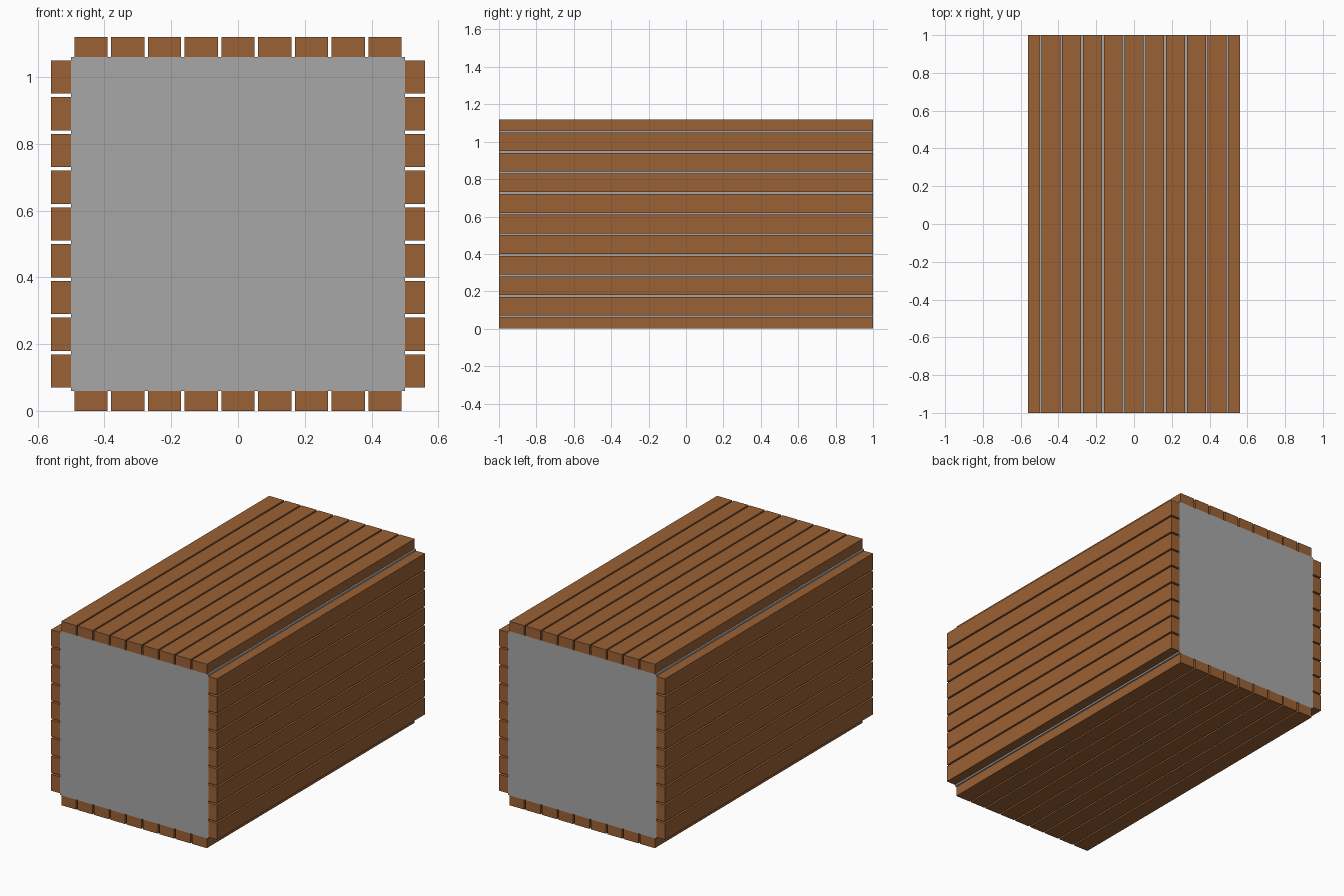
import bpy

if "Cube" in bpy.data.objects:
    bpy.data.objects.remove(bpy.data.objects["Cube"])


def make_material(name, colour):
    mat = bpy.data.materials.new(name)
    mat.diffuse_color = (*colour, 1.0)
    mat.use_nodes = True
    mat.node_tree.nodes["Principled BSDF"].inputs["Base Color"].default_value = mat.diffuse_color
    return mat


WOOD = make_material("brown wood", (0.33, 0.12, 0.035))
GREY = make_material("grey core", (0.39, 0.39, 0.39))

LENGTH = 2.0
CORE = 1.0       # width and height of the core
THICK = 0.06     # plank thickness
WIDTH = 0.10     # plank width
PITCH = 0.11     # plank spacing
COUNT = 9
MID_Z = THICK + CORE / 2


def box(name, centre, size, mat):
    bpy.ops.mesh.primitive_cube_add(size=1, location=centre)
    obj = bpy.context.object
    obj.name = name
    obj.scale = size
    bpy.ops.object.transform_apply(location=False, rotation=False, scale=True)
    obj.data.materials.append(mat)
    return obj


# Solid core, flush with the plank ends
box("core", (0, 0, MID_Z), (CORE, LENGTH, CORE), GREY)

# Nine planks on each of the four long sides
offset = (CORE + THICK) / 2
for i in range(COUNT):
    shift = (i - (COUNT - 1) / 2) * PITCH
    for side, tops, walls in ((1, "top", "right"), (-1, "bottom", "left")):
        box(f"{tops}_plank_{i + 1}", (shift, 0, MID_Z + side * offset),
            (WIDTH, LENGTH, THICK), WOOD)
        box(f"{walls}_plank_{i + 1}", (side * offset, 0, MID_Z + shift),
            (THICK, LENGTH, WIDTH), WOOD)
